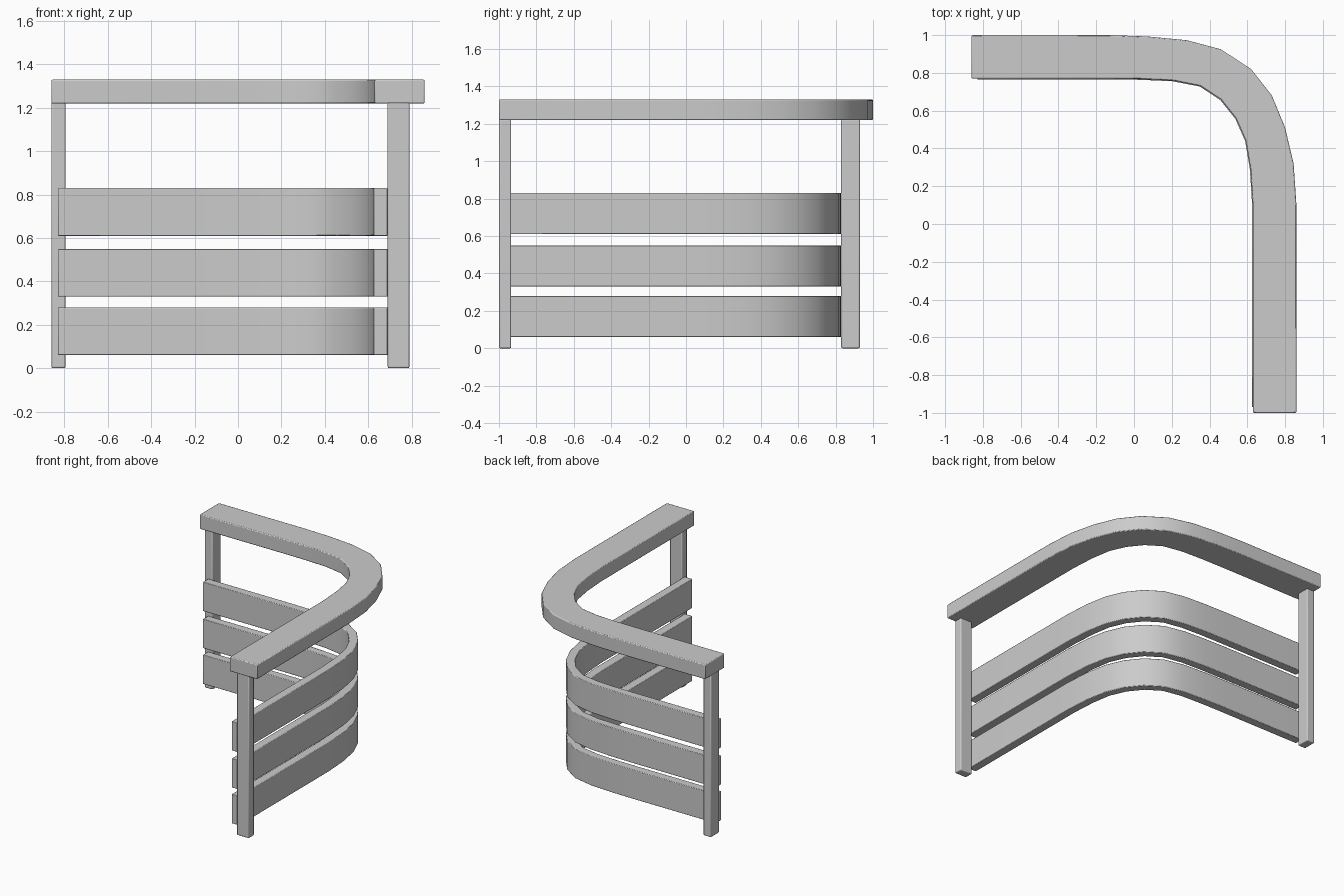
import bpy, bmesh
from mathutils import Vector

if "Cube" in bpy.data.objects:
    bpy.data.objects.remove(bpy.data.objects["Cube"])

# Plan of the bend: (outer x, outer y, inner x, inner y) from back-left to front-right
PLAN = [
    (-0.86, 1.0, -0.86, 0.77), (-0.13, 1.0, -0.13, 0.77),
    (0.07, 0.993, 0.035, 0.768), (0.28, 0.973, 0.205, 0.76),
    (0.46, 0.925, 0.35, 0.732), (0.62, 0.82, 0.46, 0.66),
    (0.73, 0.68, 0.54, 0.56), (0.80, 0.51, 0.593, 0.44),
    (0.845, 0.32, 0.618, 0.29), (0.86, 0.10, 0.63, 0.10),
    (0.86, -1.0, 0.63, -1.0),
]


def finish(name, bm, bevel):
    bmesh.ops.recalc_face_normals(bm, faces=bm.faces)
    mesh = bpy.data.meshes.new(name)
    bm.to_mesh(mesh)
    bm.free()
    obj = bpy.data.objects.new(name, mesh)
    bpy.context.collection.objects.link(obj)
    mod = obj.modifiers.new("soft_edges", 'BEVEL')
    mod.width, mod.segments = bevel, 2
    mod.limit_method, mod.angle_limit = 'ANGLE', 0.8
    bpy.ops.object.select_all(action='DESELECT')
    obj.select_set(True)
    bpy.context.view_layer.objects.active = obj
    bpy.ops.object.shade_smooth_by_angle(angle=0.6)
    return obj


def bent_bar(name, t_out, t_in, z0, z1, trim, bevel):
    """Bar following the bend, between two fractions of the rail width."""
    bm = bmesh.new()
    rings = []
    for i, (ox, oy, ix, iy) in enumerate(PLAN):
        o, n = Vector((ox, oy)), Vector((ix, iy))
        a, b = o.lerp(n, t_out), o.lerp(n, t_in)
        shift = Vector((0, 0))
        if i == 0:
            shift.x = trim
        elif i == len(PLAN) - 1:
            shift.y = trim
        a, b = a + shift, b + shift
        rings.append([bm.verts.new((p.x, p.y, z))
                      for p, z in ((a, z0), (a, z1), (b, z1), (b, z0))])
    for r, s in zip(rings, rings[1:]):
        for k in range(4):
            bm.faces.new((r[k], r[(k + 1) % 4], s[(k + 1) % 4], s[k]))
    bm.faces.new(rings[0])
    bm.faces.new(rings[-1])
    return finish(name, bm, bevel)


def post(name, x0, x1, y0, y1, z1):
    bm = bmesh.new()
    bmesh.ops.create_cube(bm, size=1)
    for v in bm.verts:
        v.co = (x1 if v.co.x > 0 else x0, y1 if v.co.y > 0 else y0,
                z1 if v.co.z > 0 else 0)
    return finish(name, bm, 0.007)


# Top rail
bent_bar("top_rail", 0, 1, 1.22, 1.33, 0, 0.006)

# Three bent slats on the inner side of the posts
for i, (z0, z1) in enumerate(((0.06, 0.28), (0.33, 0.55), (0.61, 0.83))):
    bent_bar(f"slat_{i + 1}", 0.74, 1.02, z0, z1, 0.03, 0.004)

# End posts
post("front_post", 0.69, 0.79, -1.0, -0.935, 1.225)
post("back_post", -0.86, -0.795, 0.83, 0.93, 1.225)
